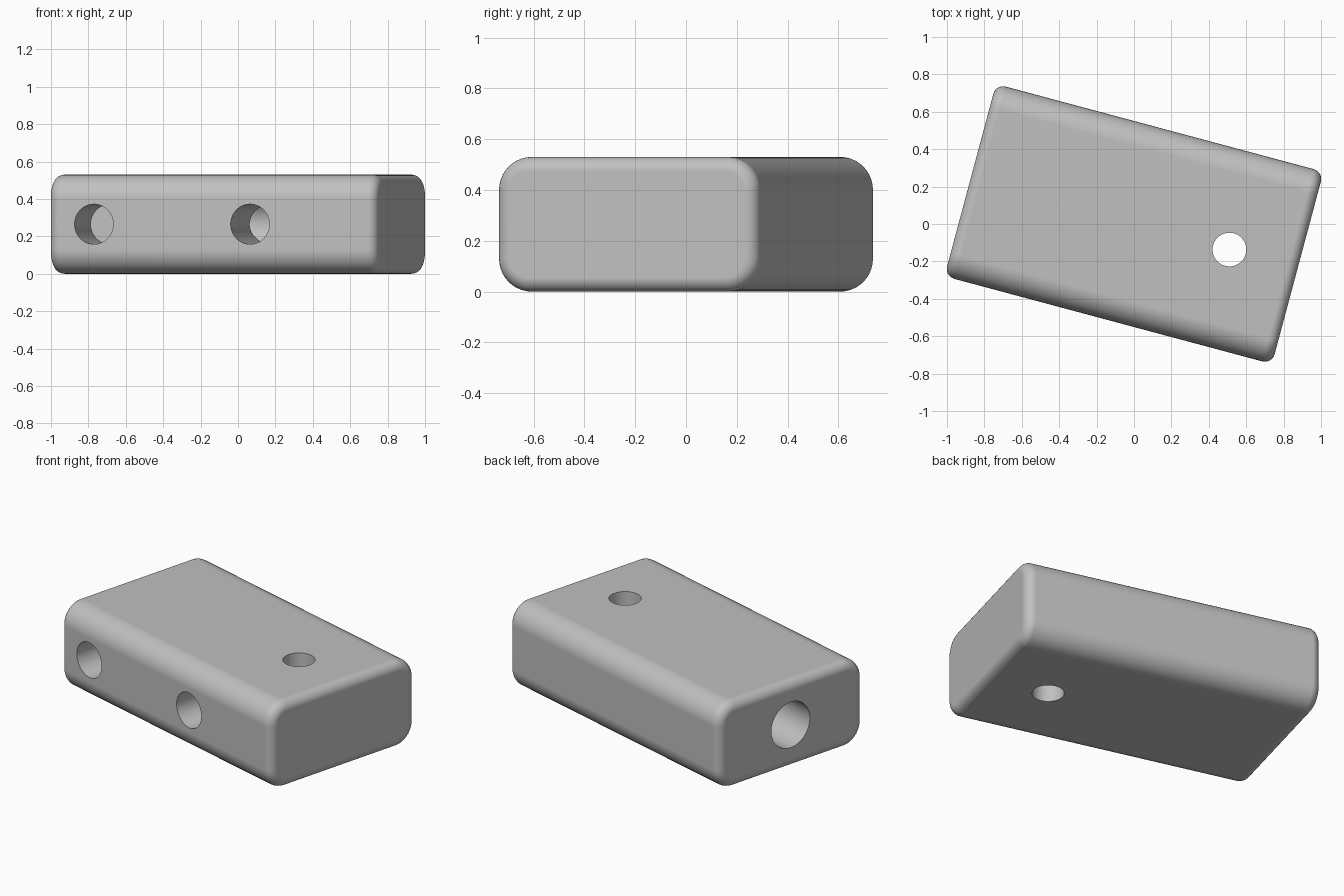
import bpy, bmesh, math
from mathutils import Matrix, Vector

if "Cube" in bpy.data.objects:
    bpy.data.objects.remove(bpy.data.objects["Cube"])

L, W, H = 1.813, 1.064, 0.53      # block size before turning
TURN = math.radians(-15)

grey = bpy.data.materials.new("grey")
grey.diffuse_color = (0.53, 0.53, 0.53, 1)
grey.use_nodes = True
grey.node_tree.nodes["Principled BSDF"].inputs["Base Color"].default_value = grey.diffuse_color


def make_object(name, bm):
    mesh = bpy.data.meshes.new(name)
    bm.to_mesh(mesh)
    bm.free()
    mesh.materials.append(grey)
    obj = bpy.data.objects.new(name, mesh)
    bpy.context.collection.objects.link(obj)
    return obj


# Block: wide rounding on the long edges, small fillet round both ends
bm = bmesh.new()
bmesh.ops.create_cube(bm, size=1, matrix=Matrix.Diagonal((L, W, H, 1)))
long_edges = [e for e in bm.edges if abs(e.verts[0].co.x - e.verts[1].co.x) > 0.1]
bmesh.ops.bevel(bm, geom=long_edges, offset=0.13, segments=10, profile=0.5,
                affect='EDGES')
bm.normal_update()
end_edges = list({e for f in bm.faces if abs(f.normal.x) > 0.9 for e in f.edges})
bmesh.ops.bevel(bm, geom=end_edges, offset=0.055, segments=7, profile=0.5,
                affect='EDGES')
block = make_object("drilled_block", bm)


# Drill: a cylinder between two points, cut out of the block
def drill(name, start, end, radius):
    a, b = Vector(start), Vector(end)
    rot = (b - a).to_track_quat('Z', 'Y').to_matrix().to_4x4()
    bm = bmesh.new()
    bmesh.ops.create_cone(bm, cap_ends=True, segments=64, radius1=radius,
                          radius2=radius, depth=(b - a).length,
                          matrix=Matrix.Translation((a + b) / 2) @ rot)
    cutter = make_object(name, bm)
    cutter.hide_render = True
    mod = block.modifiers.new(name, 'BOOLEAN')
    mod.operation = 'DIFFERENCE'
    mod.solver = 'EXACT'
    mod.object = cutter
    bpy.context.view_layer.objects.active = block
    bpy.ops.object.modifier_apply(modifier=name)
    bpy.data.objects.remove(cutter)


front = -W / 2
drill("end_bore", (-L / 2 - 0.1, 0, 0), (0.53, 0, 0), 0.14)
drill("vertical_hole", (0.528, 0, -H), (0.528, 0, H), 0.09)
drill("blind_front_hole", (-0.655, front - 0.1, 0), (-0.655, front + 0.33, 0), 0.107)
drill("crossing_front_hole", (0.209, front - 0.1, 0), (0.209, 0, 0), 0.107)

# Turn the block and stand it on the ground
block.data.transform(Matrix.Translation((0, 0, H / 2)) @ Matrix.Rotation(TURN, 4, 'Z'))

# Smooth roundings, crisp hole rims
bpy.ops.object.select_all(action='DESELECT')
block.select_set(True)
bpy.context.view_layer.objects.active = block
bpy.ops.object.shade_smooth_by_angle(angle=math.radians(30))
weighted = block.modifiers.new("even_shading", 'WEIGHTED_NORMAL')
weighted.keep_sharp = True
